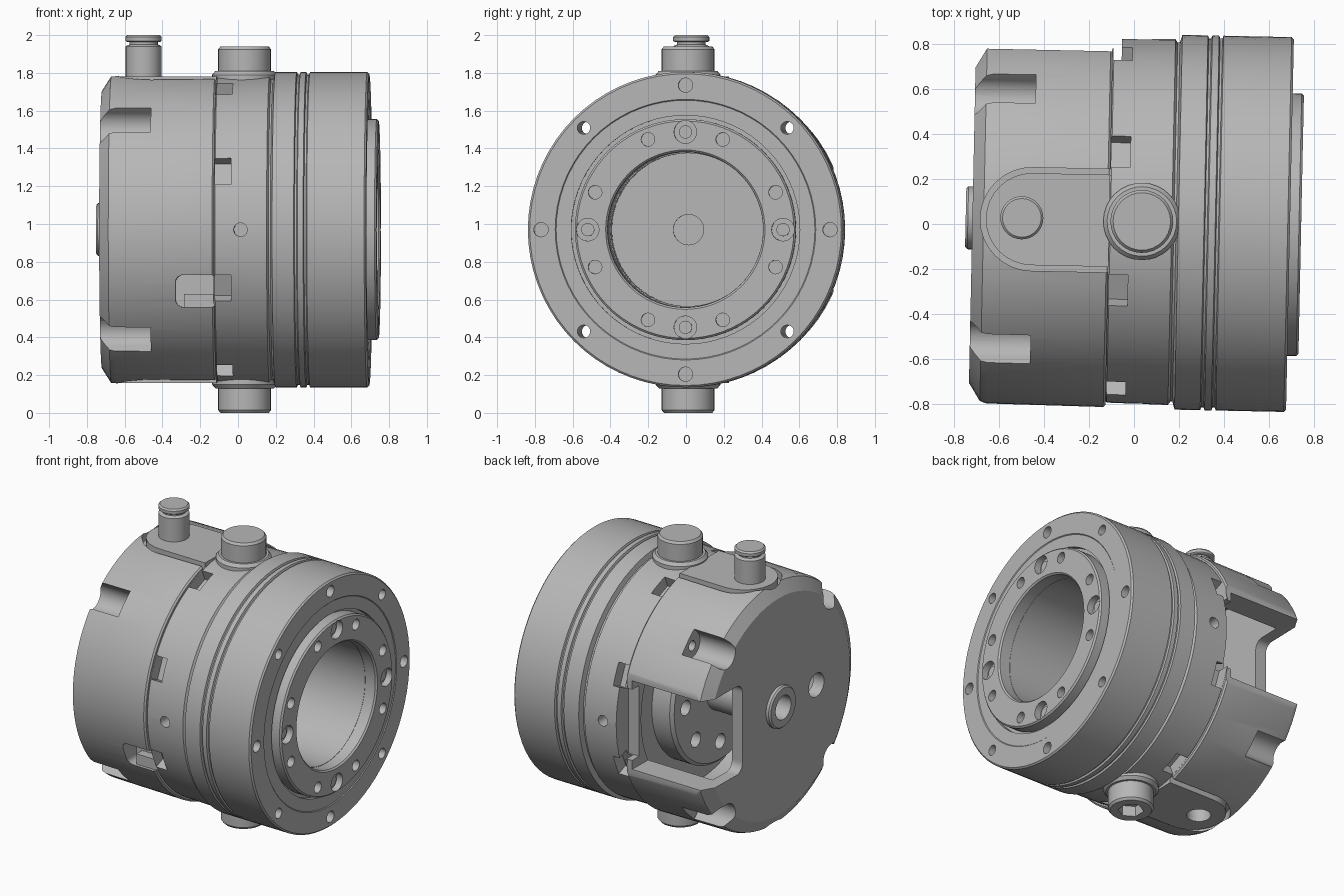
import bpy, bmesh, math
from math import pi, cos, sin, radians
from mathutils import Matrix, Vector

if "Cube" in bpy.data.objects:
    bpy.data.objects.remove(bpy.data.objects["Cube"], do_unlink=True)

grey = bpy.data.materials.new("machined_grey")
grey.use_nodes = True
GREY = (0.47, 0.47, 0.47, 1)
grey.diffuse_color = GREY
grey.node_tree.nodes["Principled BSDF"].inputs["Base Color"].default_value = GREY

# Parts are built around the x axis, then turned and lifted into place
PLACE = Matrix.Translation((0, 0.012, 0.97)) @ Matrix.Rotation(-0.021, 4, 'Z')
parts = []


def make(name, bm, part=True):
    bmesh.ops.recalc_face_normals(bm, faces=bm.faces)
    mesh = bpy.data.meshes.new(name)
    bm.to_mesh(mesh)
    bm.free()
    ob = bpy.data.objects.new(name, mesh)
    bpy.context.collection.objects.link(ob)
    if part:
        mesh.materials.append(grey)
        parts.append(ob)
    return ob


def lathe(name, profile, closed=True, segs=72, axis='X', offset=(0, 0, 0)):
    """Turn (along, radius) points about an axis."""
    bm = bmesh.new()
    rings = []
    for a, r in profile:
        ring = []
        for i in range(segs):
            c, s = r * cos(2 * pi * i / segs), r * sin(2 * pi * i / segs)
            co = Vector((a, c, s) if axis == 'X' else (c, s, a))
            ring.append(bm.verts.new(co + Vector(offset)))
        rings.append(ring)
    pairs = list(zip(rings, rings[1:] + rings[:1]))
    for p, q in pairs if closed else pairs[:-1]:
        for i in range(segs):
            j = (i + 1) % segs
            bm.faces.new((p[i], p[j], q[j], q[i]))
    bmesh.ops.remove_doubles(bm, verts=bm.verts, dist=1e-5)
    return make(name, bm)


def add_box(bm, lo, hi, rot=0.0, round_axis=None, radius=0.0):
    lo, hi = Vector(lo), Vector(hi)
    size = hi - lo
    m = Matrix.Rotation(rot, 4, 'X') @ Matrix.Translation((lo + hi) / 2) @ Matrix.Diagonal((*size, 1))
    verts = bmesh.ops.create_cube(bm, size=1, matrix=m)["verts"]
    if round_axis is not None:
        edges = {e for v in verts for e in v.link_edges
                 if abs((e.verts[0].co - e.verts[1].co).normalized()[round_axis]) > 0.99}
        bmesh.ops.bevel(bm, geom=list(edges), offset=radius, segments=6, profile=0.5, affect='EDGES')


def add_rod(bm, start, end, r, segs=20):
    start, end = Vector(start), Vector(end)
    d = end - start
    m = Matrix.Translation((start + end) / 2) @ d.to_track_quat('Z', 'Y').to_matrix().to_4x4()
    bmesh.ops.create_cone(bm, cap_ends=True, segments=segs, radius1=r, radius2=r, depth=d.length, matrix=m)


def polar(x, r, deg):
    return (x, r * cos(radians(deg)), r * sin(radians(deg)))


def add_stadium(bm, left, right, half, z0, z1):
    """Slot outline with a round left end."""
    pts = [(right, -half), (right, half)]
    pts += [(left + half + half * cos(t), half * sin(t)) for t in (pi / 2 + pi * i / 16 for i in range(17))]
    face = bm.faces.new([bm.verts.new((x, y, z0)) for x, y in pts])
    out = bmesh.ops.extrude_face_region(bm, geom=[face])["geom"]
    bmesh.ops.translate(bm, vec=(0, 0, z1 - z0), verts=[g for g in out if isinstance(g, bmesh.types.BMVert)])


def cut(bm, *targets):
    """Subtract the collected shapes from each target and drop the cutter."""
    cutter = make("cutter", bm, part=False)
    cutter.hide_render = True
    for ob in targets:
        mod = ob.modifiers.new("cut", 'BOOLEAN')
        mod.operation, mod.solver, mod.object = 'DIFFERENCE', 'EXACT', cutter
        bpy.context.view_layer.update()
        dg = bpy.context.evaluated_depsgraph_get()
        mesh = bpy.data.meshes.new_from_object(ob.evaluated_get(dg))
        ob.modifiers.clear()
        ob.data = mesh
    bpy.data.objects.remove(cutter, do_unlink=True)


# Turned bodies
rear = lathe("rear_housing", [(-.72, .13), (-.72, .735), (-.67, .815), (-.64, .825), (-.12, .83),
                              (-.11, .82), (-.11, .66), (-.64, .66), (-.64, .13)])
middle = lathe("middle_ring", [(-.115, 0), (-.115, .80), (-.105, .81), (.168, .815), (.178, .80), (.188, .80),
                               (.188, .405), (-.06, .405), (-.06, .08), (-.08, .08), (-.08, 0)], False)
front = lathe("front_ring", [(.178, .80), (.188, .80), (.198, .835), (.312, .835), (.317, .822), (.327, .822),
                             (.332, .835), (.362, .835), (.367, .822), (.377, .822), (.382, .835), (.685, .835),
                             (.695, .825), (.695, .69), (.69, .685), (.69, .605), (.66, .605), (.66, .41),
                             (.178, .41)])
flange = lathe("output_flange", [(.655, .412), (.735, .412), (.745, .422), (.745, .575), (.735, .585), (.655, .585)])
lathe("shaft_tube", [(-.3, 0), (-.3, .08), (-.75, .08), (-.75, .13), (-.74, .14), (-.11, .14), (-.11, 0)],
      False, 40)
brake = lathe("brake_disc", [(-.27, .13), (-.27, .48), (-.25, .50), (-.11, .50), (-.11, .13)])

# Raised pads on top and bottom, each in a shallow recess
bm = bmesh.new()
for s in (1, -1):
    add_stadium(bm, -.685, -.1, .23, s * .75, s * .9)
cut(bm, rear)
pads = []
for s, name in ((1, "top_pad"), (-1, "bottom_pad")):
    bm = bmesh.new()
    add_stadium(bm, -.66, -.11, .205, s * .72, s * .812)
    pads.append(make(name, bm))
bm = bmesh.new()
add_rod(bm, (-.5, 0, -.9), (-.5, 0, -.6), .075)
cut(bm, rear, pads[1])

# Large side opening with flattened arms, and its step in the middle ring
bm = bmesh.new()
add_box(bm, (-.8, .385, -.3), (-.15, 1.0, .3), round_axis=0, radius=.06)
cut(bm, rear)
bm = bmesh.new()
add_box(bm, (-.8, .755, -.5), (-.05, 1.0, .5))
cut(bm, rear)
bm = bmesh.new()
add_box(bm, (-.2, .68, -.24), (-.07, 1.0, .24))
cut(bm, rear, middle)

# Connector window and cap hole
bm = bmesh.new()
add_box(bm, (-.315, -.95, -.41), (-.09, -.5, -.24), round_axis=1, radius=.04)
add_rod(bm, (-.8, -.385, .0), (-.6, -.385, .0), .08)
cut(bm, rear)
bm = bmesh.new()
add_box(bm, (-.34, -.64, -.43), (-.11, -.56, -.22))
make("connector_housing", bm)
bm = bmesh.new()
add_box(bm, (-.27, -.70, -.42), (-.11, -.62, -.34))
make("connector", bm)

# Rounded corner screw pockets in the rear housing
bm = bmesh.new()
for k in range(4):
    add_rod(bm, polar(-.8, .775, 45 + 90 * k), polar(-.45, .775, 45 + 90 * k), .09, 32)
cut(bm, rear)
bm = bmesh.new()
for k in range(4):
    add_box(bm, (-.8, .775, -.0895), (-.4502, 1.0, .0895), radians(45 + 90 * k))
cut(bm, rear)

# Rim notches between the housings
bm = bmesh.new()
for k in range(8):
    add_box(bm, (-.107, .73, -.075), (-.022, .95, .075), radians(22.5 + 45 * k))
cut(bm, middle)

# Through bolts at the corners, blind holes between them
bm = bmesh.new()
for k in range(4):
    add_rod(bm, polar(-.6, .762, 45 + 90 * k), polar(.8, .762, 45 + 90 * k), .034)
cut(bm, rear, middle, front)
bm = bmesh.new()
for k in range(4):
    add_rod(bm, polar(.55, .765, 90 * k), polar(.8, .765, 90 * k), .038)
cut(bm, front)

# Flange holes, brake holes and side holes
bm = bmesh.new()
for k in range(8):
    add_rod(bm, polar(.68, .517, 22.5 + 45 * k), polar(.8, .517, 22.5 + 45 * k), .036)
for k in range(4):
    add_rod(bm, polar(.70, .517, 90 * k), polar(.8, .517, 90 * k), .06)
cut(bm, flange)
for k in range(4):
    bm = bmesh.new()
    add_rod(bm, polar(.69, .517, 90 * k), polar(.715, .517, 90 * k), .035)
    make(f"flange_screw_{k + 1}", bm)
bm = bmesh.new()
for k in range(8):
    add_rod(bm, polar(-.35, .36, 45 * k), polar(-.18, .36, 45 * k), .05)
cut(bm, brake)
bm = bmesh.new()
for s in (1, -1):
    add_rod(bm, (.03, s * .72, 0), (.03, s * .9, 0), .036)
cut(bm, middle)

# Fittings
lathe("air_fitting", [(.78, 0), (.78, .095), (.97, .095), (.977, .085), (.98, .075), (.993, .075), (.995, .09),
                      (1.0, .096), (1.02, .096), (1.03, .086), (1.03, 0)], False, 32, 'Z', (-.5, .005, 0))
PLUG = [(.74, 0), (.74, .172), (.82, .172), (.84, .155), (.84, .14), (.955, .14), (.97, .128), (.97, 0)]
lathe("top_plug", PLUG, False, 32, 'Z', (.035, 0, 0))
plug = lathe("bottom_plug", [(-a, r) for a, r in PLUG], False, 32, 'Z', (.035, 0, 0))
bm = bmesh.new()
add_rod(bm, (.035, 0, -1.1), (.035, 0, -.9), .08, 6)
cut(bm, plug)

# Place and shade every part
for ob in parts:
    ob.data.transform(PLACE)
    bpy.ops.object.select_all(action='DESELECT')
    ob.select_set(True)
    bpy.context.view_layer.objects.active = ob
    bpy.ops.object.shade_smooth_by_angle(angle=radians(25))
